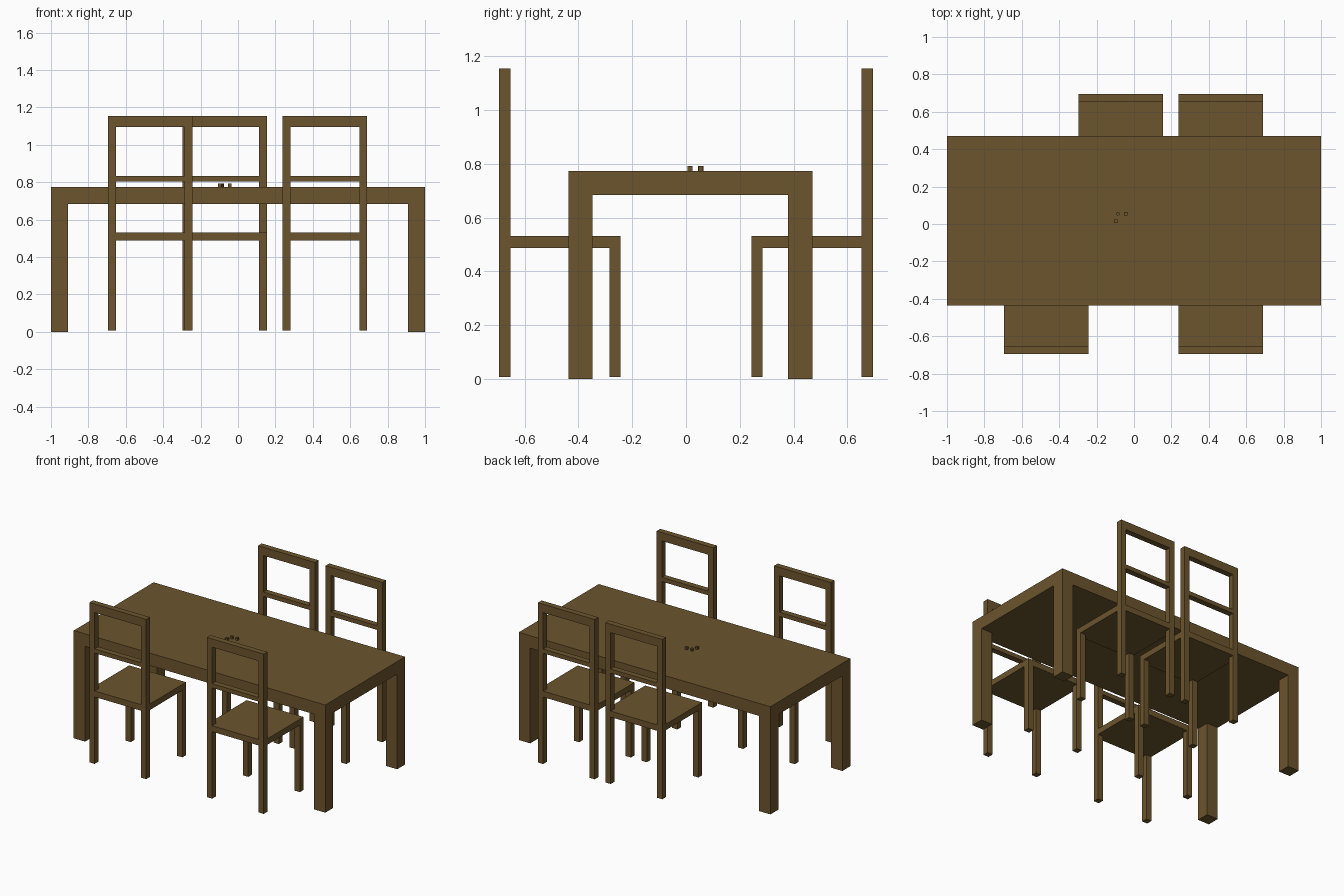
import bpy, bmesh, math
from mathutils import Matrix, Vector

if "Cube" in bpy.data.objects:
    bpy.data.objects.remove(bpy.data.objects["Cube"])

wood = bpy.data.materials.new("brown wood")
wood.diffuse_color = (0.150, 0.090, 0.027, 1)
wood.use_nodes = True
wood.node_tree.nodes["Principled BSDF"].inputs["Base Color"].default_value = wood.diffuse_color


def add_box(bm, lo, hi):
    lo, hi = Vector(lo), Vector(hi)
    m = Matrix.Translation((lo + hi) / 2) @ Matrix.Diagonal((*(hi - lo), 1))
    bmesh.ops.create_cube(bm, size=1, matrix=m)


def make_mesh(name, boxes):
    bm = bmesh.new()
    for lo, hi in boxes:
        add_box(bm, lo, hi)
    mesh = bpy.data.meshes.new(name)
    bm.to_mesh(mesh)
    bm.free()
    mesh.materials.append(wood)
    return mesh


def place(name, mesh, loc=(0, 0, 0), turn=0):
    ob = bpy.data.objects.new(name, mesh)
    ob.location = loc
    ob.rotation_euler.z = turn
    bpy.context.collection.objects.link(ob)
    return ob


# table: slab and four square corner legs
Y0, Y1, TOP, UNDER, LEG = -0.437, 0.470, 0.774, 0.684, 0.09
place("table_top", make_mesh("table_top", [((-1, Y0, UNDER), (1, Y1, TOP))]))
leg = make_mesh("table_leg", [((0, 0, 0), (LEG, LEG, UNDER))])
for sx, x in (("left", -1), ("right", 1 - LEG)):
    for sy, y in (("front", Y0), ("back", Y1 - LEG)):
        place(f"table_{sy}_{sx}_leg", leg, (x, y, 0))

# chair: backrest at -y, seat reaching toward +y, centred on x
H, P, D = 0.226, 0.042, 0.452          # half width, post thickness, depth
FOOT, S0, S1, BACK = 0.007, 0.488, 0.531, 1.155
I = H - P
front_legs, back_posts = [], []
for x in (-H, I):
    front_legs.append(((x, D - P, FOOT), (x + P, D, S0)))
    back_posts.append(((x, 0, FOOT), (x + P, P, BACK)))
parts = {
    "front_legs": make_mesh("chair_front_legs", front_legs),
    "back_posts": make_mesh("chair_back_posts", back_posts),
    "seat": make_mesh("chair_seat", [((-H, P, S0), (H, D, S1)),
                                     ((-I, 0, S0), (I, P, S1))]),
    "back_rails": make_mesh("chair_back_rails", [((-I, 0, 1.095), (I, P, BACK)),
                                                 ((-I, 0, 0.803), (I, P, 0.833))]),
}
chairs = (("front_left", -0.469, -0.695, 0), ("front_right", 0.465, -0.695, 0),
          ("back_left", -0.072, 0.695, math.pi), ("back_right", 0.465, 0.695, math.pi))
for label, x, y, turn in chairs:
    for part, mesh in parts.items():
        place(f"{label}_chair_{part}", mesh, (x, y, 0), turn)

# three tiny pots on the table
R, HT = 0.009, 0.018
pot = make_mesh("square_pot", [((-R, -R, 0), (R, R, HT))])
place("square_pot_a", pot, (-0.098, 0.015, TOP))
place("square_pot_b", pot, (-0.044, 0.055, TOP))
bm = bmesh.new()
bmesh.ops.create_cone(bm, cap_ends=True, segments=8, radius1=0.01, radius2=0.01, depth=HT,
                      matrix=Matrix.Translation((0, 0, HT / 2)))
mesh = bpy.data.meshes.new("round_pot")
bm.to_mesh(mesh)
bm.free()
mesh.materials.append(wood)
place("round_pot", mesh, (-0.086, 0.055, TOP))
